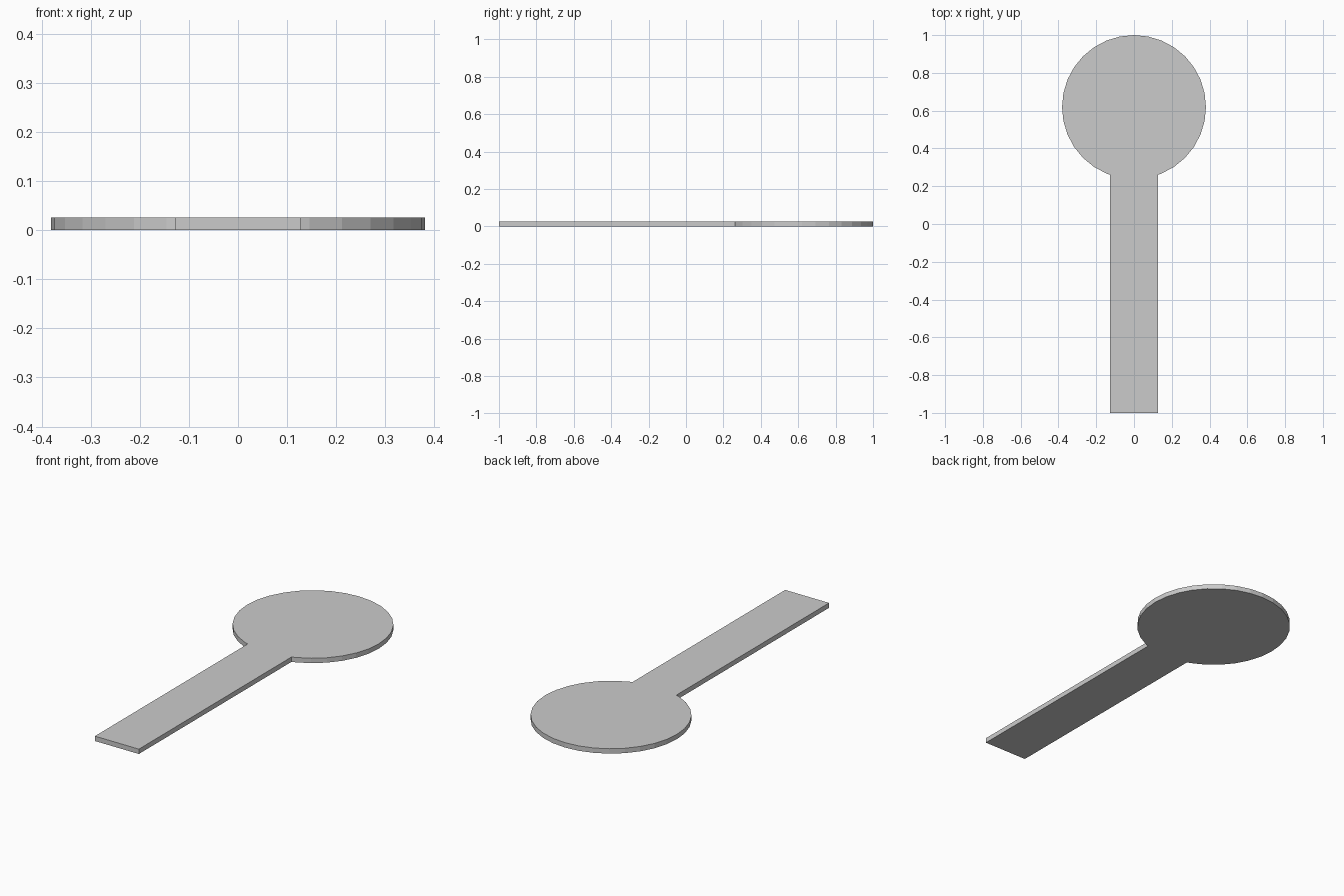
import bpy, bmesh
from math import sin, cos, radians

if "Cube" in bpy.data.objects:
    bpy.data.objects.remove(bpy.data.objects["Cube"])

R, CY = 0.381, 0.619        # round head radius and centre
HALF_W, THICK = 0.127, 0.0255
STEP = 360 / 32             # 32-sided head


def head_point(deg):
    # angle measured from the handle side (-y)
    a = radians(deg)
    return R * sin(a), CY - R * cos(a)


# Height where the handle edge meets the head's facet
(x0, y0), (x1, y1) = head_point(STEP), head_point(2 * STEP)
neck_y = y0 + (y1 - y0) * (HALF_W - x0) / (x1 - x0)

# Outline: handle corners, then around the head
outline = [(-HALF_W, neck_y), (-HALF_W, -1), (HALF_W, -1), (HALF_W, neck_y)]
outline += [head_point(i * STEP) for i in range(2, 31)]

# Extrude the outline into a flat plate
bm = bmesh.new()
face = bm.faces.new([bm.verts.new((x, y, 0)) for x, y in outline])
top = bmesh.ops.extrude_face_region(bm, geom=[face], use_keep_orig=True)["geom"]
bmesh.ops.translate(bm, vec=(0, 0, THICK),
                    verts=[v for v in top if isinstance(v, bmesh.types.BMVert)])
bmesh.ops.recalc_face_normals(bm, faces=bm.faces)

mesh = bpy.data.meshes.new("paddle_plate")
bm.to_mesh(mesh)
bm.free()
bpy.context.collection.objects.link(bpy.data.objects.new("paddle_plate", mesh))
